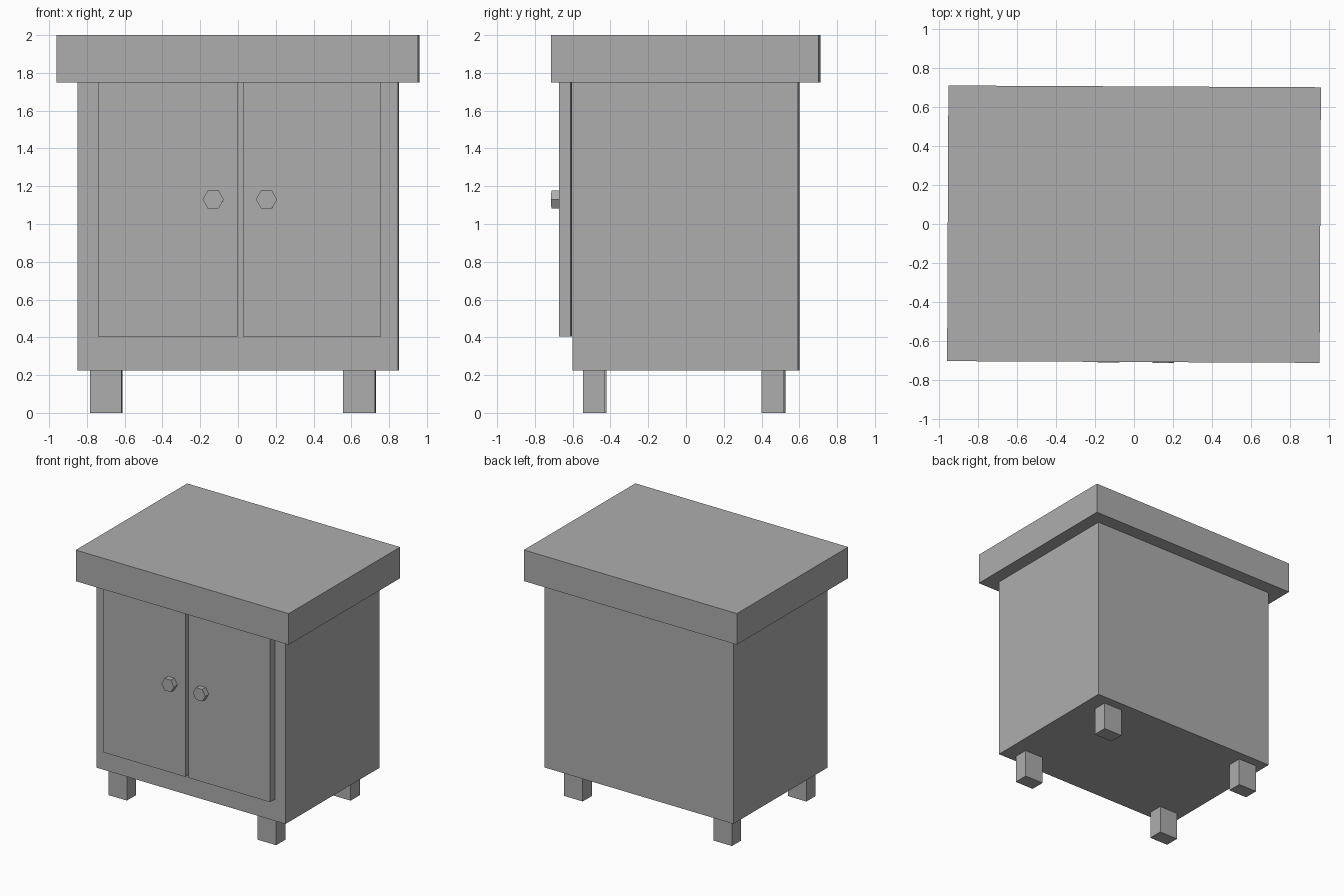
import bpy
import bmesh
import math
from mathutils import Matrix, Vector

old = bpy.data.objects.get("Cube")
if old:
    bpy.data.objects.remove(old, do_unlink=True)

# One plain grey for the whole cabinet
grey = bpy.data.materials.new("plain_grey")
grey.use_nodes = True
colour = (0.42, 0.42, 0.42, 1.0)
grey.diffuse_color = colour
grey.node_tree.nodes["Principled BSDF"].inputs["Base Color"].default_value = colour

# The cabinet stands very slightly turned
TURN = Matrix.Rotation(math.radians(-0.27), 4, "Z")


def finish(name, bm):
    bm.transform(TURN)
    mesh = bpy.data.meshes.new(name)
    bm.to_mesh(mesh)
    bm.free()
    mesh.materials.append(grey)
    obj = bpy.data.objects.new(name, mesh)
    bpy.context.collection.objects.link(obj)


def box(name, x, y, z):
    """Box from (low, high) ranges on each axis."""
    low, high = Vector((x[0], y[0], z[0])), Vector((x[1], y[1], z[1]))
    bm = bmesh.new()
    place = Matrix.Translation((low + high) / 2) @ Matrix.Diagonal((*(high - low), 1))
    bmesh.ops.create_cube(bm, size=1, matrix=place)
    finish(name, bm)


def knob(name, x, z):
    """Six-sided knob with its points to the sides."""
    bm = bmesh.new()
    place = (Matrix.Translation((x, -0.69, z))
             @ Matrix.Rotation(math.radians(90), 4, "X")
             @ Matrix.Rotation(math.radians(90), 4, "Z"))
    bmesh.ops.create_cone(bm, cap_ends=True, segments=6, radius1=0.056,
                          radius2=0.056, depth=0.045, matrix=place)
    finish(name, bm)


# Carcass and overhanging top
box("body", (-0.847, 0.849), (-0.598, 0.596), (0.225, 1.748))
box("top_slab", (-0.957, 0.957), (-0.709, 0.707), (1.748, 2.0))

# Doors standing just proud of the carcass, with a narrow gap, and their knobs
for side, x, knob_x in (("right", (-0.738, 0.0), -0.128),
                        ("left", (0.029, 0.761), 0.154)):
    box(side + "_door", x, (-0.668, -0.608), (0.405, 1.748))
    knob(side + "_knob", knob_x, 1.13)

# Four square legs
for side, x in (("right", (-0.782, -0.615)), ("left", (0.559, 0.727))):
    for end, y in (("front", (-0.543, -0.425)), ("back", (0.404, 0.522))):
        box(f"{end}_{side}_leg", x, y, (0.0, 0.225))
